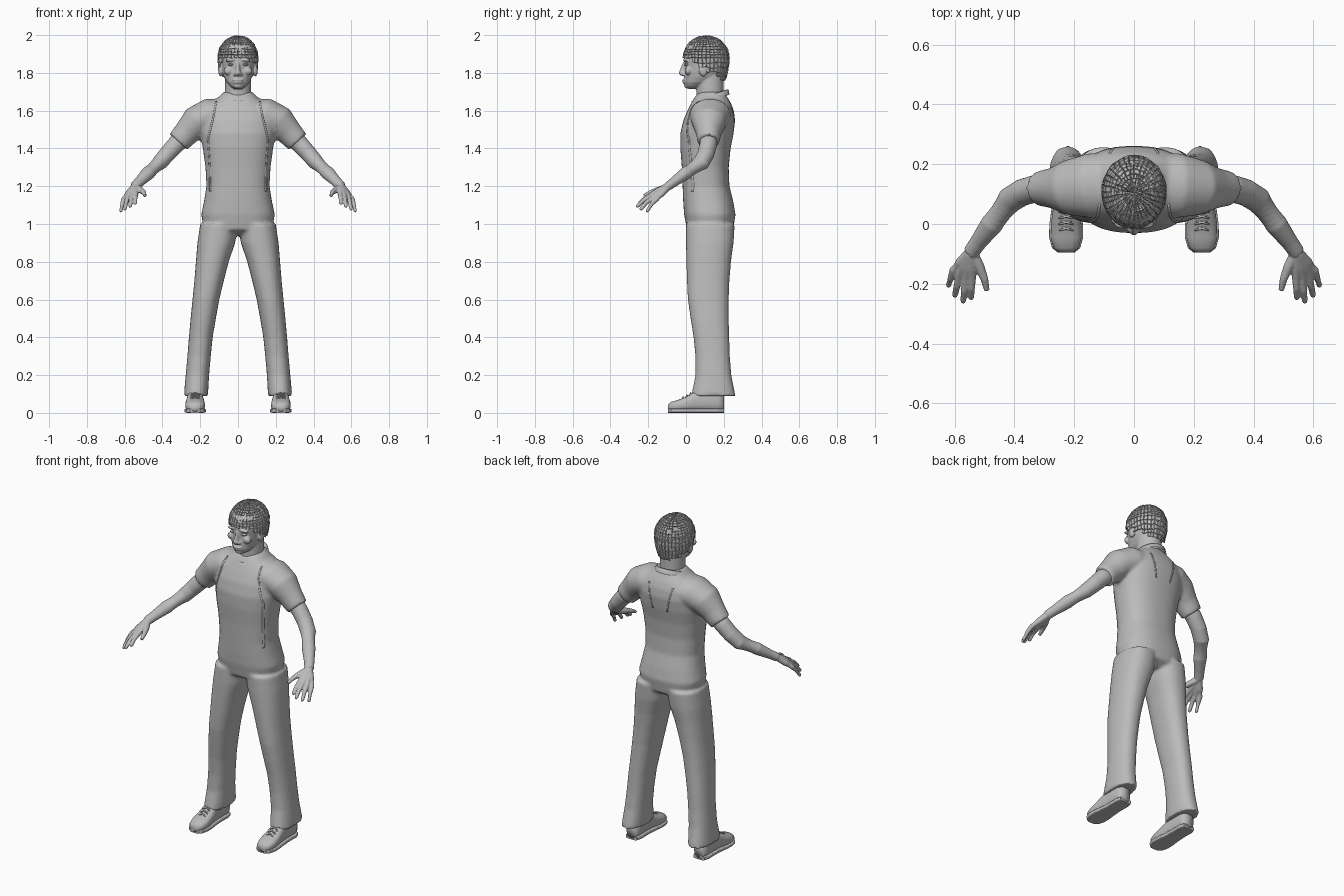
import bpy, bmesh, math, random
from mathutils import Vector, Matrix

random.seed(4)
if "Cube" in bpy.data.objects:
    bpy.data.objects.remove(bpy.data.objects["Cube"])

grey = bpy.data.materials.new("plain grey")
grey.use_nodes = True
grey.diffuse_color = (0.5, 0.5, 0.5, 1)
grey.node_tree.nodes["Principled BSDF"].inputs["Base Color"].default_value = grey.diffuse_color

X, Y, Z = Vector((1, 0, 0)), Vector((0, 1, 0)), Vector((0, 0, 1))


def loft(bm, rings, frame=None, power=2.0, sides=32):
    """Closed tube through (centre, radius_u, radius_v); frame fixes the ring axes."""
    loops = []
    for i, (c, ru, rv) in enumerate(rings):
        if frame:
            u, v = frame
        else:
            t = (rings[min(i + 1, len(rings) - 1)][0] - rings[max(i - 1, 0)][0]).normalized()
            side = Y if abs(t.y) < 0.6 else X
            v = (side - t * t.dot(side)).normalized()
            u = v.cross(t)
        loop = []
        for k in range(sides):
            a = math.tau * k / sides
            ca, sa = math.cos(a), math.sin(a)
            pu = math.copysign(abs(ca) ** (2 / power), ca) * ru
            pv = math.copysign(abs(sa) ** (2 / power), sa) * rv
            loop.append(bm.verts.new(c + u * pu + v * pv))
        loops.append(loop)
    for a, b in zip(loops, loops[1:]):
        for k in range(sides):
            n = (k + 1) % sides
            bm.faces.new((a[k], a[n], b[n], b[k]))
    bm.faces.new(loops[0][::-1])
    bm.faces.new(loops[-1])


def level(z, x, half, front, back):
    """Horizontal ring given by its width and its front and back depth."""
    return Vector((x, (front + back) / 2, z)), half, (back - front) / 2


def ball(bm, centre, radii, tilt=0):
    m = Matrix.Translation(centre) @ Matrix.Rotation(tilt, 4, 'Y') @ Matrix.Diagonal((*radii, 1))
    bmesh.ops.create_uvsphere(bm, u_segments=20, v_segments=14, radius=1, matrix=m)


def finish(name, bm, smooth=True, voxel=0, relax=3, mirror=False):
    bmesh.ops.recalc_face_normals(bm, faces=bm.faces)
    me = bpy.data.meshes.new(name)
    bm.to_mesh(me)
    bm.free()
    me.materials.append(grey)
    ob = bpy.data.objects.new(name, me)
    bpy.context.collection.objects.link(ob)
    for p in me.polygons:
        p.use_smooth = smooth
    if voxel:
        r = ob.modifiers.new("fuse", 'REMESH')
        r.mode, r.voxel_size, r.use_smooth_shade = 'VOXEL', voxel, True
        s = ob.modifiers.new("relax", 'SMOOTH')
        s.factor, s.iterations = 0.5, relax
    if mirror:
        ob.modifiers.new("mirror", 'MIRROR').use_mirror_merge = False
    return ob


# Shirt and trousers, fused into one garment
TORSO = [(0.94, .06, .06, .2), (0.97, .18, .005, .25), (1.05, .195, -.01, .262), (1.12, .18, -.015, .25),
         (1.2, .167, -.018, .23), (1.3, .172, -.022, .226), (1.4, .186, -.03, .236), (1.48, .2, -.03, .252),
         (1.55, .2, -.014, .26), (1.6, .185, .008, .253), (1.64, .145, .028, .238), (1.67, .105, .045, .22),
         (1.7, .075, .07, .2)]
LEG = [(1, .1, .1, 0, .258), (.9, .115, .1, 0, .252), (.8, .136, .087, .002, .238), (.7, .153, .078, .005, .23),
       (.6, .17, .071, .01, .226), (.5, .184, .067, .024, .226), (.4, .197, .063, .04, .229),
       (.3, .206, .062, .05, .232), (.2, .215, .062, .05, .24), (.09, .223, .064, .028, .262)]
SLEEVE = [((.08, .13, 1.58), .085, .11), (((.15, .128, 1.575)), .09, .108), ((.22, .122, 1.54), .086, .092),
          ((.27, .12, 1.485), .07, .068), ((.315, .119, 1.435), .062, .058)]
bm = bmesh.new()
loft(bm, [level(z, 0, w, f, b) for z, w, f, b in TORSO], (X, Y), 2.4, 48)
for s in (1, -1):
    loft(bm, [level(z, s * x, w, f, b) for z, x, w, f, b in LEG], (X, Y), 2.3)
    loft(bm, [(Vector((s * c[0], c[1], c[2])), u, v) for c, u, v in SLEEVE])
garment = finish("shirt_and_trousers", bm, voxel=.009, relax=5)

# Neckband around the base of the neck
bm = bmesh.new()
band = [(Vector((.084 * math.cos(a), .128 + .092 * math.sin(a), 1.675 + .03 * math.sin(a))))
        for a in (math.tau * k / 40 for k in range(40))]
rows = [[bm.verts.new(p + Vector((p.x, p.y - .128, 0)) * grow + Z * lift) for p in band]
        for grow, lift in ((.12, -.02), (.06, .006), (-.02, .008), (-.05, -.02))]
for a, b in zip(rows, rows[1:]):
    for k in range(40):
        bm.faces.new((a[k], a[k - 1], b[k - 1], b[k]))
finish("neckband", bm)


# Raised seams laid onto the garment
def seam(name, path, from_front):
    bm = bmesh.new()
    pairs = []
    for (xa, za), (xb, zb) in zip(path, path[1:]):
        for k in range(12):
            t = k / 12
            x, z = xa + (xb - xa) * t, za + (zb - za) * t
            y = -.4 if from_front else .6
            pairs.append([bm.verts.new((x + d, y, z)) for d in (-.004, .004)])
    for a, b in zip(pairs, pairs[1:]):
        bm.faces.new((a[0], a[1], b[1], b[0]))
    ob = finish(name, bm, mirror=True)
    w = ob.modifiers.new("lay", 'SHRINKWRAP')
    w.target, w.wrap_method, w.offset = garment, 'PROJECT', .002
    w.use_project_y = True
    w.use_negative_direction = w.use_positive_direction = True
    ob.modifiers.new("thickness", 'SOLIDIFY').thickness = .003


seam("front_seams", [(.115, 1.65), (.13, 1.57), (.16, 1.45), (.15, 1.3), (.148, 1.16)], True)
seam("back_seams", [(.08, 1.62), (.045, 1.46)], False)

# Bare arms with hands
ARM = [((.26, .122, 1.485), .05, .048), ((.33, .118, 1.42), .047, .046), ((.375, .105, 1.37), .044, .045),
       ((.415, .08, 1.325), .041, .045), ((.475, .0, 1.27), .035, .038), ((.52, -.06, 1.225), .026, .029),
       ((.545, -.095, 1.2), .024, .027)]
FINGERS = [((.542, -.18, 1.157), (.545, -.252, 1.105)), ((.562, -.18, 1.15), (.572, -.264, 1.09)),
           ((.584, -.17, 1.142), (.6, -.244, 1.075)), ((.603, -.153, 1.135), (.622, -.21, 1.063))]
bm = bmesh.new()
loft(bm, [(Vector(c), u, v) for c, u, v in ARM], sides=24)
wrist = Vector(ARM[-1][0])
for knuckle, tip in FINGERS:
    k, t = Vector(knuckle), Vector(tip)
    mid = k.lerp(t, .5) + Z * .008
    start = wrist.lerp(k, .05)
    loft(bm, [(start, .02, .02), (wrist.lerp(k, .6), .018, .019), (k, .014, .014), (mid, .0115, .0115),
              (k.lerp(t, .9), .01, .01), (t, .006, .006)], sides=14)
thumb = [((.54, -.1, 1.195), .02), ((.516, -.145, 1.18), .017), ((.5, -.185, 1.168), .013), ((.492, -.222, 1.15), .009)]
loft(bm, [(Vector(c), r, r) for c, r in thumb], sides=14)
finish("arms_and_hands", bm, voxel=.004, relax=2, mirror=True)

# Head, face and neck
HEAD = [(1.715, .022, .012, .06), (1.73, .042, -.004, .09), (1.75, .06, -.01, .13), (1.78, .075, -.01, .18),
        (1.82, .085, -.006, .205), (1.86, .09, -.01, .215), (1.9, .092, -.01, .22), (1.94, .085, 0, .21),
        (1.97, .06, .04, .18)]
bm = bmesh.new()
loft(bm, [level(z, 0, w, f, b) for z, w, f, b in HEAD], (X, Y), 2.2)
loft(bm, [level(1.62, 0, .085, .05, .22), level(1.68, 0, .07, .055, .2), level(1.8, 0, .068, .055, .2)], (X, Y))
nose = [level(1.785, 0, .02, -.028, .02), level(1.797, 0, .021, -.04, .02), level(1.81, 0, .014, -.035, .02),
        level(1.855, 0, .008, -.017, .02)]
loft(bm, nose, (X, Y), sides=16)
ball(bm, (0, -.008, 1.762), (.03, .013, .007))
ball(bm, (0, -.006, 1.75), (.026, .013, .008))
ball(bm, (0, .006, 1.732), (.024, .016, .014))
for s in (1, -1):
    ball(bm, (s * .038, .0, 1.868), (.03, .016, .008), s * .15)
    ball(bm, (s * .05, .012, 1.81), (.026, .018, .022))
    ball(bm, (s * .017, -.012, 1.792), (.009, .013, .008))
    ball(bm, (s * .092, .092, 1.815), (.013, .024, .034))
finish("head_and_neck", bm, voxel=.0045, relax=3)

# Eyes
bm = bmesh.new()
ball(bm, (.038, .006, 1.844), (.016, .015, .0075))
finish("eyes", bm, mirror=True)

# Cropped hair cap broken into small raised tufts
bm = bmesh.new()
bmesh.ops.create_uvsphere(bm, u_segments=36, v_segments=24, radius=1)
for v in bm.verts:
    v.co += Vector([random.uniform(-.025, .025) for _ in range(3)])
    v.co = Vector((v.co.x * .103, v.co.y * .118 + .107, 1.88 + v.co.z * (.112 if v.co.z > 0 else .2)))
low = [f for f in bm.faces if f.calc_center_median().z < 1.885 - .6 * max(0, f.calc_center_median().y)]
bmesh.ops.delete(bm, geom=low, context='FACES')
bmesh.ops.recalc_face_normals(bm, faces=bm.faces)
bmesh.ops.inset_individual(bm, faces=bm.faces[:], thickness=.002, depth=.006)
hair = finish("hair", bm, smooth=False)

# Shoes with flat soles and laces
SHOE = [(-.096, .022, .042), (-.08, .042, .058), (-.045, .052, .068), (0, .051, .085), (.05, .044, .115),
        (.1, .041, .125), (.17, .042, .12), (.2, .032, .1)]
bm = bmesh.new()
loft(bm, [(Vector((.227, y, h / 2 + .004)), w, h / 2 - .004) for y, w, h in SHOE], (X, Z), 2.6)
finish("shoes", bm, mirror=True)
bm = bmesh.new()
loft(bm, [(Vector((.227, y, .012)), w + .005, .012) for y, w, h in SHOE], (X, Z), 5)
finish("soles", bm, smooth=False, mirror=True)
bm = bmesh.new()
for k in range(4):
    y, z = -.015 + .02 * k, .08 + .011 * k
    for s in (1, -1):
        a, b = Vector((.227 - .024, y - s * .006, z)), Vector((.227 + .024, y + s * .006, z))
        loft(bm, [(a - Z * .008, .003, .003), (a.lerp(b, .5) + Z * .004, .004, .004), (b - Z * .008, .003, .003)], sides=8)
finish("laces", bm, mirror=True)
